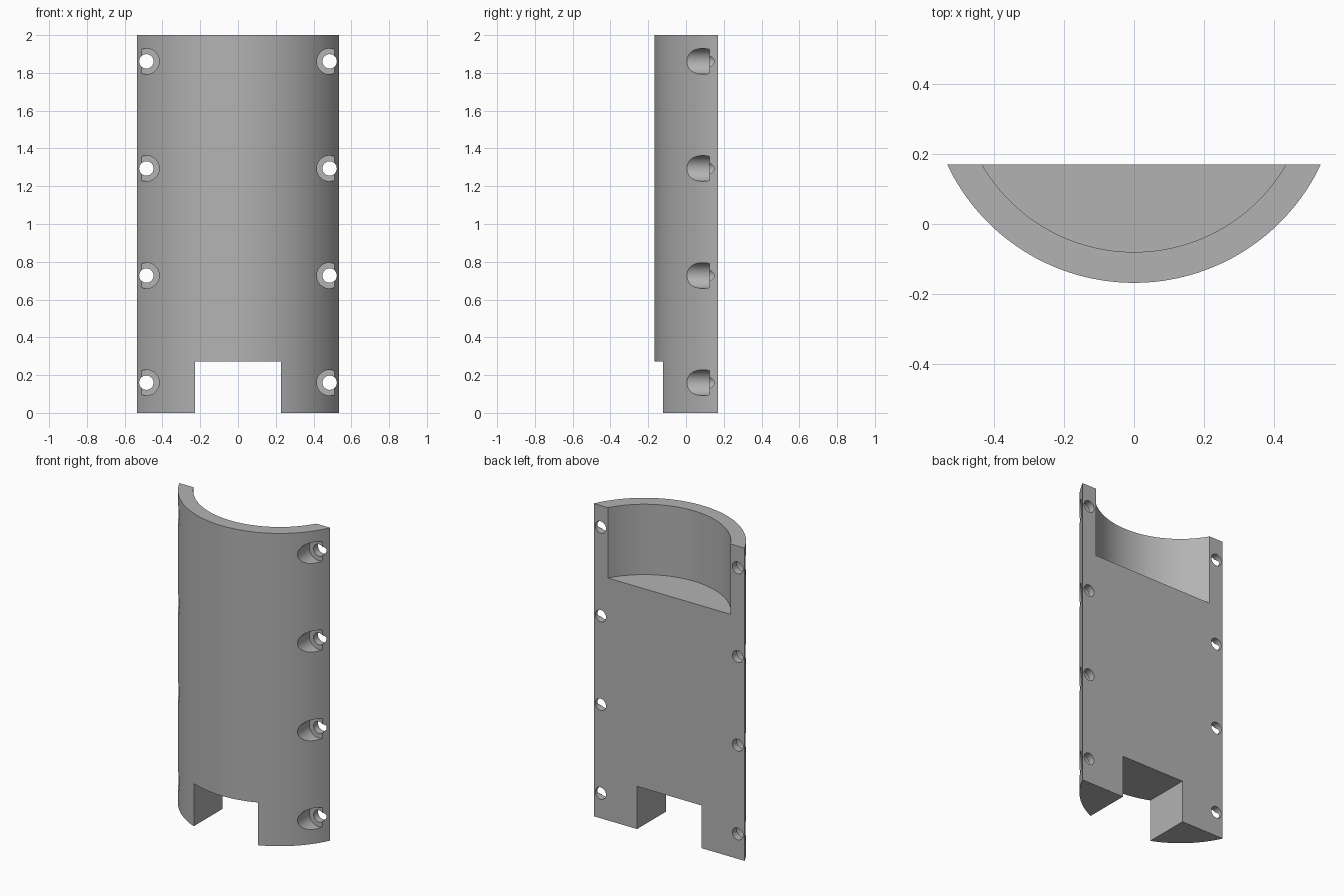
import bpy, bmesh, math
from mathutils import Matrix

if "Cube" in bpy.data.objects:
    bpy.data.objects.remove(bpy.data.objects["Cube"], do_unlink=True)

BACK, AXIS_Y = 0.17, 0.422
OUTER_R, INNER_R = 0.59, 0.502
HEIGHT, POCKET_Z = 2.0, 1.55


def make_object(name, bm):
    bmesh.ops.recalc_face_normals(bm, faces=bm.faces)
    mesh = bpy.data.meshes.new(name)
    bm.to_mesh(mesh)
    bm.free()
    obj = bpy.data.objects.new(name, mesh)
    bpy.context.collection.objects.link(obj)
    return obj


def segment_prism(name, radius, back, z0, z1, steps=64):
    """Upright prism whose plan is a circular arc closed by a straight back."""
    half = math.acos((AXIS_Y - back) / radius)
    bm = bmesh.new()
    verts = []
    for i in range(steps + 1):
        a = half * (2 * i / steps - 1)
        verts.append(bm.verts.new((radius * math.sin(a), AXIS_Y - radius * math.cos(a), z0)))
    face = bm.faces.new(verts)
    new = bmesh.ops.extrude_face_region(bm, geom=[face])["geom"]
    bmesh.ops.translate(bm, vec=(0, 0, z1 - z0), verts=[v for v in new if isinstance(v, bmesh.types.BMVert)])
    return make_object(name, bm)


def bore(name, x, z, radius, y0, y1):
    """Round cutter running front to back."""
    bm = bmesh.new()
    place = Matrix.Translation((x, (y0 + y1) / 2, z)) @ Matrix.Rotation(math.pi / 2, 4, "X")
    bmesh.ops.create_cone(bm, cap_ends=True, segments=48, radius1=radius, radius2=radius,
                          depth=y1 - y0, matrix=place)
    return make_object(name, bm)


def cut(target, cutter):
    cutter.hide_render = True
    mod = target.modifiers.new("cut", "BOOLEAN")
    mod.operation = "DIFFERENCE"
    mod.solver = "EXACT"
    mod.object = cutter
    bpy.context.view_layer.objects.active = target
    bpy.ops.object.modifier_apply(modifier=mod.name)
    bpy.data.objects.remove(cutter, do_unlink=True)


# Curved shell body with flat back
body = segment_prism("curved_cover", OUTER_R, BACK, 0, HEIGHT)

# Round pocket at the top, open to the back
cut(body, segment_prism("pocket_cutter", INNER_R, BACK + 0.1, POCKET_Z, HEIGHT + 0.1))

# Square notch at the bottom
bm = bmesh.new()
bmesh.ops.create_cube(bm, size=1, matrix=Matrix.Translation((0, 0, 0.0365)) @ Matrix.Diagonal((0.454, 1, 0.473, 1)))
cut(body, make_object("notch_cutter", bm))

# Counterbored screw holes down both edges
for side in (-1, 1):
    for row in range(4):
        x, z = side * 0.485, 0.16 + row * 0.567
        cut(body, bore("head_cutter", x, z, 0.068, -0.4, 0.125))
        cut(body, bore("hole_cutter", x, z, 0.038, -0.3, 0.4))

# Plain grey material
grey = bpy.data.materials.new("plain_grey")
grey.use_nodes = True
colour = (0.45, 0.45, 0.45, 1)
grey.diffuse_color = colour
grey.node_tree.nodes["Principled BSDF"].inputs["Base Color"].default_value = colour
body.data.materials.clear()
body.data.materials.append(grey)

# Smooth curves, crisp edges
bpy.ops.object.select_all(action="DESELECT")
body.select_set(True)
bpy.context.view_layer.objects.active = body
bpy.ops.object.shade_smooth_by_angle(angle=math.radians(30))
